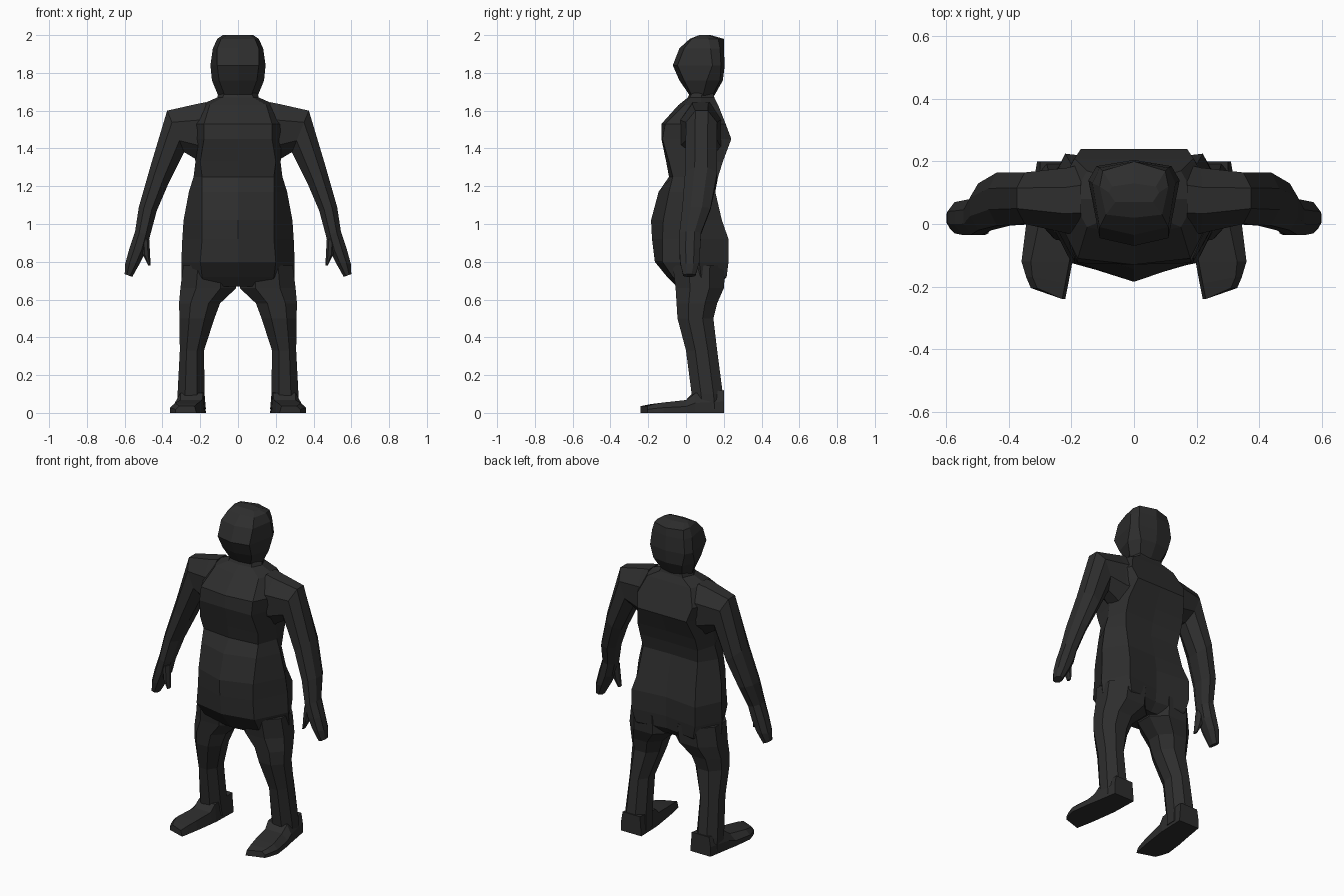
import bpy, bmesh

mat = bpy.data.materials.new("charcoal")
mat.diffuse_color = (0.027, 0.027, 0.027, 1)


def loft(name, rings, mirror=False):
    """Skin a list of equal-length point rings, close both ends."""
    bm = bmesh.new()
    vs = [[bm.verts.new(p) for p in r] for r in rings]
    n = len(vs[0])
    for a, b in zip(vs, vs[1:]):
        for i in range(n):
            j = (i + 1) % n
            bm.faces.new((a[i], a[j], b[j], b[i]))
    bm.faces.new(vs[0])
    bm.faces.new(vs[-1])
    bmesh.ops.recalc_face_normals(bm, faces=bm.faces)
    me = bpy.data.meshes.new(name)
    bm.to_mesh(me)
    bm.free()
    me.materials.append(mat)
    ob = bpy.data.objects.new(name, me)
    bpy.context.collection.objects.link(ob)
    if mirror:
        ob.modifiers.new("mirror", 'MIRROR')
    return ob


def body_ring(z, yf, xf, yf2, w, ym, xb, yb2, yb):
    """Symmetric eight-sided section: front, front corner, side, back corner, back."""
    half = [(xf, yf2), (w, ym), (xb, yb2)]
    return ([(0, yf, z)] + [(x, y, z) for x, y in half] + [(0, yb, z)]
            + [(-x, y, z) for x, y in reversed(half)])


OCT = [(0, .3), (0, .7), (.28, 1), (.72, 1), (1, .7), (1, .3), (.72, 0), (.28, 0)]


def limb_ring(xi, zi, xo, zo, y0, y1):
    """Chamfered section between an inner and an outer point."""
    return [(xi + (xo - xi) * t, y0 + (y1 - y0) * s, zi + (zo - zi) * t) for t, s in OCT]


# torso with belly, chest and neck
loft("torso", [body_ring(*r) for r in [
    (.67, -.05, .18, -.03, .27, .08, .18, .17, .15),
    (.72, -.10, .19, -.07, .30, .08, .20, .215, .19),
    (.80, -.165, .20, -.125, .30, .07, .22, .225, .20),
    (.92, -.18, .19, -.125, .295, .07, .22, .225, .20),
    (1.02, -.185, .19, -.12, .288, .06, .20, .19, .185),
    (1.17, -.145, .19, -.09, .26, .05, .19, .155, .15),
    (1.25, -.09, .19, -.07, .235, .05, .20, .17, .165),
    (1.33, -.105, .20, -.09, .225, .05, .20, .195, .19),
    (1.45, -.13, .18, -.125, .25, .06, .17, .24, .24),
    (1.53, -.13, .18, -.11, .27, .07, .19, .21, .21),
    (1.63, -.04, .15, -.01, .20, .08, .15, .17, .17),
    (1.67, .01, .08, .02, .11, .08, .08, .15, .15),
    (1.71, .03, .07, .04, .10, .09, .07, .14, .14)]])

# head
loft("head", [body_ring(*r) for r in [
    (1.68, .02, .07, .03, .105, .09, .07, .14, .15),
    (1.76, -.035, .10, -.01, .138, .11, .10, .18, .195),
    (1.84, -.07, .11, -.045, .146, .14, .12, .185, .205),
    (1.93, -.035, .11, -.01, .133, .13, .11, .18, .20),
    (1.98, .02, .09, .03, .11, .12, .10, .17, .20),
    (2.0, .07, .06, .07, .08, .10, .07, .12, .13)]])

# arms and hands
loft("arms", [limb_ring(*r) for r in [
    (.17, 1.32, .17, 1.645, -.03, .19),
    (.20, 1.33, .22, 1.635, -.03, .18),
    (.285, 1.38, .375, 1.60, 0, .165),
    (.37, 1.21, .465, 1.30, -.005, .165),
    (.43, 1.07, .525, 1.09, -.02, .13),
    (.465, .94, .545, .96, -.035, .08),
    (.485, .86, .575, .87, -.035, .075),
    (.515, .80, .597, .79, -.03, .07),
    (.56, .72, .60, .735, -.015, .05)]], True)

# thumbs
loft("thumbs", [limb_ring(*r) for r in [
    (.47, .92, .51, .92, -.03, .03),
    (.465, .83, .505, .84, -.035, .015),
    (.463, .78, .475, .78, -.03, 0)]], True)

# legs
loft("legs", [limb_ring(xi, z, xo, z, y0, y1) for z, xi, xo, y0, y1 in [
    (.78, .01, .29, -.07, .21),
    (.66, .01, .305, -.055, .20),
    (.58, .095, .312, -.05, .165),
    (.50, .125, .31, -.045, .145),
    (.33, .18, .308, .0, .165),
    (.10, .177, .32, .03, .195),
    (.02, .17, .32, .04, .20)]], True)

# feet: sections run from heel to toe, toe line slanted
loft("feet", [[(xi, yi, 0), (xo, yo, 0), (xo, yo, h * .5), (xo - s, yo, h), (xi + .01, yi, h)]
              for yi, yo, xi, xo, h, s in [
    (.20, .20, .17, .31, .12, .01),
    (.035, .05, .175, .335, .105, .03),
    (.0, .0, .18, .345, .068, .04),
    (-.12, -.12, .197, .36, .055, .03),
    (-.19, -.17, .21, .345, .046, .02),
    (-.24, -.205, .22, .33, .036, .02)]], True)
